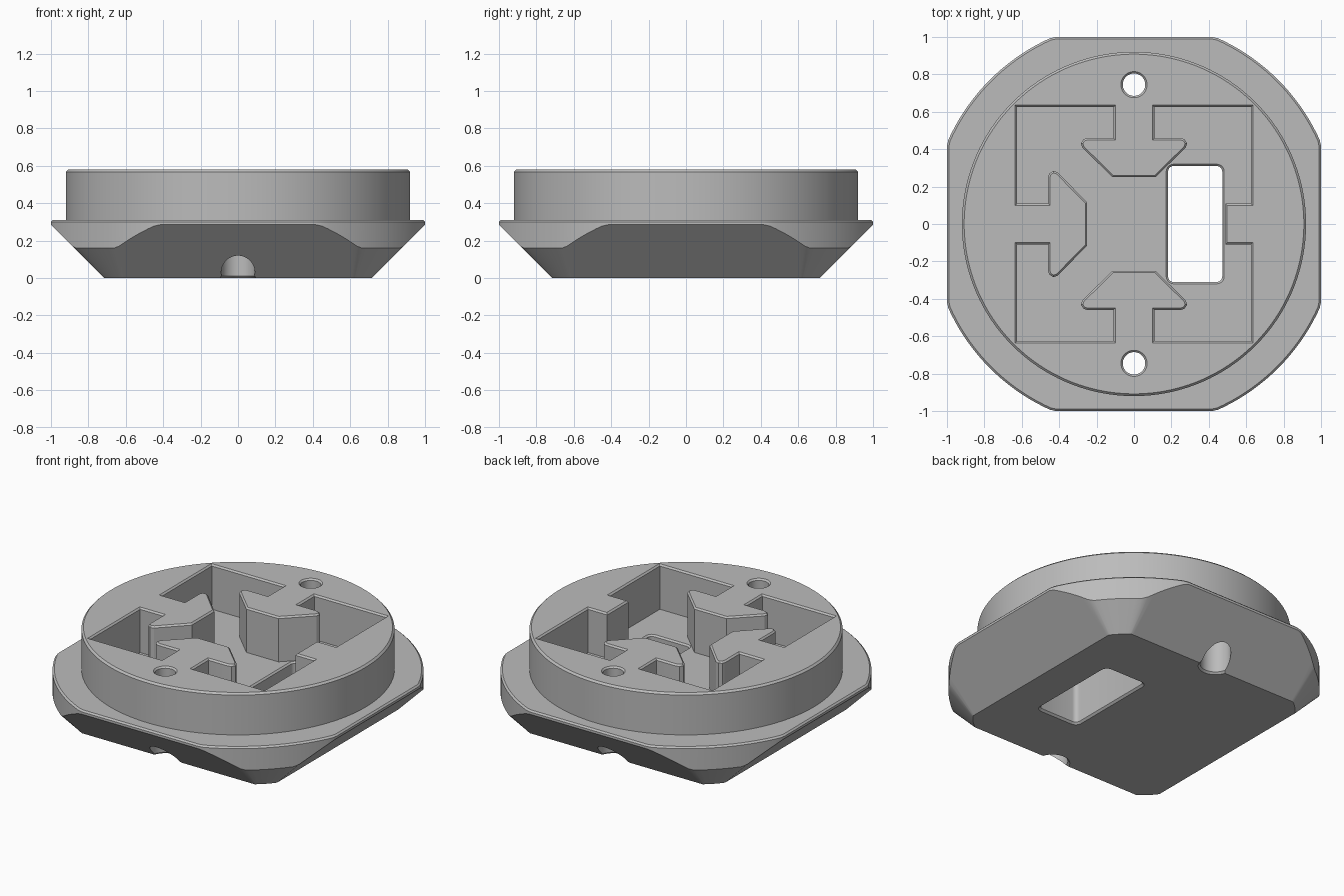
import bpy, bmesh, math
from mathutils import Vector

cube = bpy.data.objects.get("Cube")
if cube:
    bpy.data.objects.remove(cube, do_unlink=True)

grey = bpy.data.materials.new("light grey")
grey.use_nodes = True
colour = (0.5, 0.5, 0.5, 1)
grey.diffuse_color = colour
grey.node_tree.nodes["Principled BSDF"].inputs["Base Color"].default_value = colour


def loft(name, rings):
    """Skin equal counter-clockwise rings from bottom to top and cap both ends."""
    bm = bmesh.new()
    rings = [[bm.verts.new(p) for p in ring] for ring in rings]
    n = len(rings[0])
    for low, high in zip(rings, rings[1:]):
        for i in range(n):
            j = (i + 1) % n
            bm.faces.new((low[i], low[j], high[j], high[i]))
    bm.faces.new(rings[0][::-1])
    bm.faces.new(rings[-1])
    bmesh.ops.remove_doubles(bm, verts=bm.verts[:], dist=0.00001)
    mesh = bpy.data.meshes.new(name)
    bm.to_mesh(mesh)
    bm.free()
    mesh.materials.append(grey)
    obj = bpy.data.objects.new(name, mesh)
    bpy.context.collection.objects.link(obj)
    return obj


def offset(outline, d):
    """Move a counter-clockwise outline outwards by d, with mitred corners."""
    result = []
    for i, p in enumerate(outline):
        a = (p - outline[i - 1]).normalized()
        b = (outline[(i + 1) % len(outline)] - p).normalized()
        na, nb = Vector((a.y, -a.x)), Vector((b.y, -b.x))
        result.append(p + (na + nb) * (d / (1 + na.dot(nb))))
    return result


def prism(name, outline, layers):
    """Loft an outline through (height, offset) layers."""
    return loft(name, [[(p.x, p.y, z) for p in offset(outline, d)]
                       for z, d in layers])


def arc(cx, cy, r, start, sweep, steps):
    angles = [start + sweep * s / steps for s in range(steps)]
    return [Vector((cx + r * math.cos(a), cy + r * math.sin(a))) for a in angles]


def rounded_rect(x0, x1, y0, y1, r):
    corners = [(x1 - r, y1 - r), (x0 + r, y1 - r), (x0 + r, y0 + r), (x1 - r, y0 + r)]
    points = []
    for q, (cx, cy) in enumerate(corners):
        points += arc(cx, cy, r, math.pi / 2 * q, math.pi / 2 * 1.2, 6)
    return points


def cut(target, cutter):
    mod = target.modifiers.new("cut", "BOOLEAN")
    mod.object, mod.operation, mod.solver = cutter, "DIFFERENCE", "EXACT"
    bpy.ops.object.modifier_apply(modifier=mod.name)
    bpy.data.objects.remove(cutter, do_unlink=True)


def foot(c):
    """Coordinate on the cut-cornered bottom square below a flange coordinate."""
    size = abs(c)
    if size > 0.62:
        size = 0.62 + 0.095 * max(0, min(1, (size - 0.65) / 0.225))
    return math.copysign(size, c)


# Flange with four flats and 45 degree undersides, carrying a round raised disc
flange = [(max(-1, min(1, p.x)), max(-1, min(1, p.y)))
          for p in arc(0, 0, 1.09, 0, math.tau, 192)]
rings = [[(foot(x), foot(y), 0) for x, y in flange],
         [(x, y, max(0.16, max(abs(x), abs(y)) - 0.715)) for x, y in flange]]
for scale, z in ((1, 0.30), (0.99, 0.31)):
    rings.append([(x * scale, y * scale, z) for x, y in flange])
for r, z in ((0.92, 0.31), (0.92, 0.568), (0.908, 0.58)):
    rings.append([(p.x, p.y, z) for p in arc(0, 0, r, 0, math.tau, 192)])
body = loft("socket_body", rings)
bpy.ops.object.select_all(action="DESELECT")
bpy.context.view_layer.objects.active = body
body.select_set(True)

# Square pocket with arrow-shaped tabs; the +x tab is only a short stem
arrow = [(0.11, 0.625), (0.11, 0.46), (0.25, 0.46), (0.271, 0.452),
         (0.284, 0.432), (0.276, 0.408), (0.115, 0.25)]
stem = [(0.11, 0.625), (0.11, 0.488)]
outline = []
for quarter in range(4):
    half = stem if quarter == 3 else arrow
    side = [(0.625, 0.625)] + half + [(-x, y) for x, y in reversed(half)]
    for x, y in side:
        for _ in range(quarter):
            x, y = -y, x
        outline.append(Vector((x, y)))
cut(body, prism("pocket", outline, [(0.29, 0), (0.57, 0), (0.585, 0.015)]))

# Rectangular window through the floor, flared at both ends
cut(body, prism("window", rounded_rect(0.182, 0.472, -0.31, 0.31, 0.03),
                [(-0.02, 0.032), (0.012, 0), (0.28, 0), (0.295, 0.015)]))

# Screw holes, counterbored from below
for sy in (-1, 1):
    bore = arc(0, 0.745 * sy, 0.09, 0.03, math.tau, 48)
    cut(body, prism("screw_hole", bore,
                    [(-0.02, 0.032), (0.012, 0), (0.30, 0), (0.30, -0.03),
                     (0.57, -0.03), (0.59, -0.01)]))

# Smooth round walls, crisp chamfers
bpy.ops.object.shade_smooth_by_angle(angle=math.radians(25))
